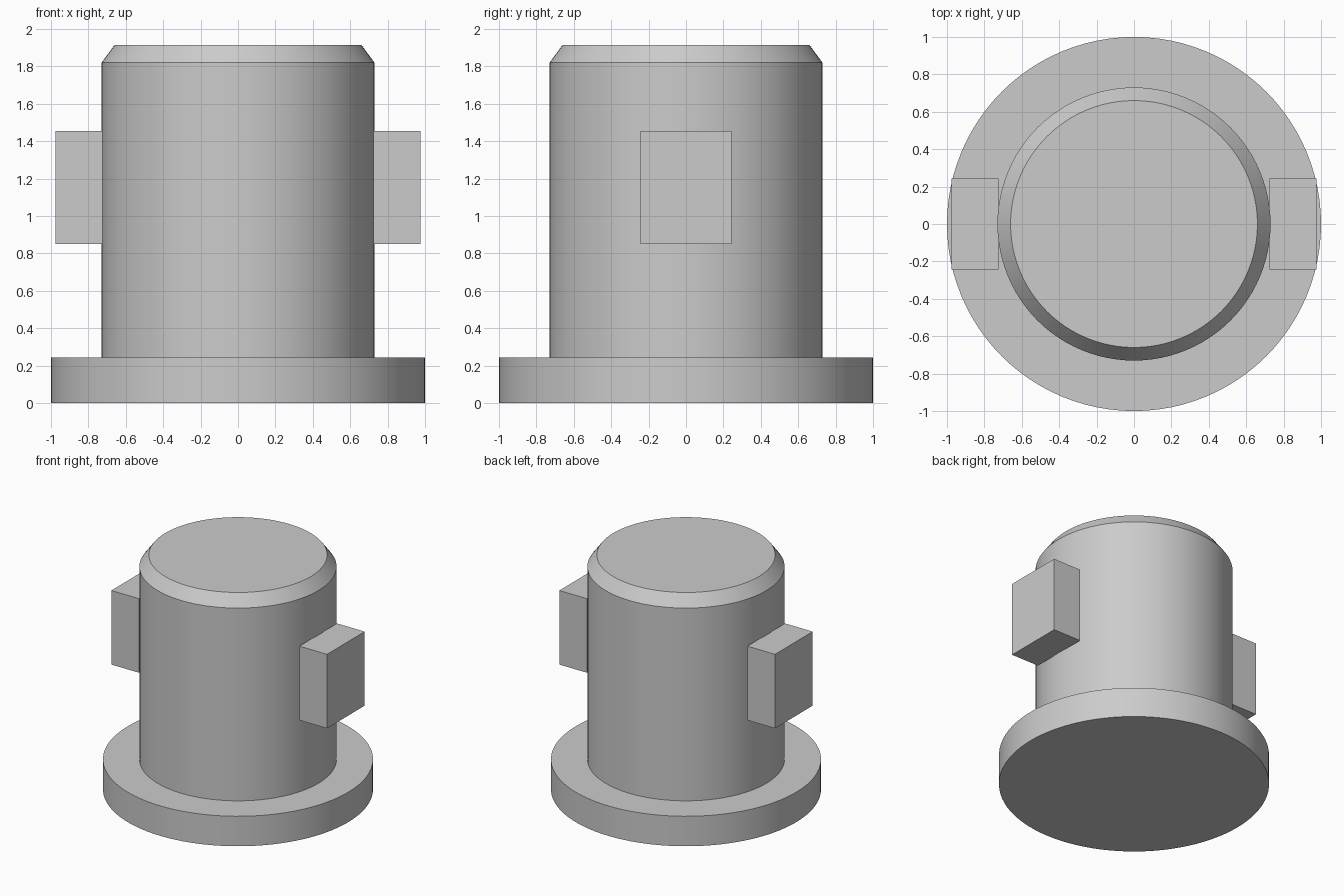
import bpy
import bmesh
from math import radians, tau
from mathutils import Matrix, Vector

old = bpy.data.objects.get("Cube")
if old:
    bpy.data.objects.remove(old, do_unlink=True)

grey = bpy.data.materials.new("plain grey")
grey.use_nodes = True
colour = (0.6, 0.6, 0.6, 1)
grey.diffuse_color = colour
grey.node_tree.nodes["Principled BSDF"].inputs["Base Color"].default_value = colour


def add_object(name, bm):
    bmesh.ops.recalc_face_normals(bm, faces=bm.faces)
    mesh = bpy.data.meshes.new(name)
    bm.to_mesh(mesh)
    bm.free()
    mesh.materials.append(grey)
    obj = bpy.data.objects.new(name, mesh)
    bpy.context.collection.objects.link(obj)
    return obj


# Flanged plug: one turned profile with a chamfered top
profile = [(1, 0), (1, 0.245), (0.73, 0.245), (0.73, 1.82), (0.66, 1.915)]
SIDES = 96
bm = bmesh.new()
rings = []
for radius, z in profile:
    ring = [bm.verts.new(Matrix.Rotation(tau * i / SIDES, 3, "Z") @ Vector((radius, 0, z)))
            for i in range(SIDES)]
    rings.append(ring)
for low, high in zip(rings, rings[1:]):
    for i in range(SIDES):
        j = (i + 1) % SIDES
        bm.faces.new((low[i], low[j], high[j], high[i]))
bm.faces.new(rings[0])
bm.faces.new(rings[-1])
body = add_object("flanged_body", bm)

bpy.ops.object.select_all(action="DESELECT")
body.select_set(True)
bpy.context.view_layer.objects.active = body
bpy.ops.object.shade_smooth_by_angle(angle=radians(30))

# Side lugs: a matching block on each side
for name, side in (("left_lug", 1), ("right_lug", -1)):
    bm = bmesh.new()
    bmesh.ops.create_cube(bm, size=1)
    bmesh.ops.scale(bm, vec=(0.25, 0.486, 0.605), verts=bm.verts)
    bmesh.ops.translate(bm, vec=(side * 0.85, 0, 1.153), verts=bm.verts)
    add_object(name, bm)
